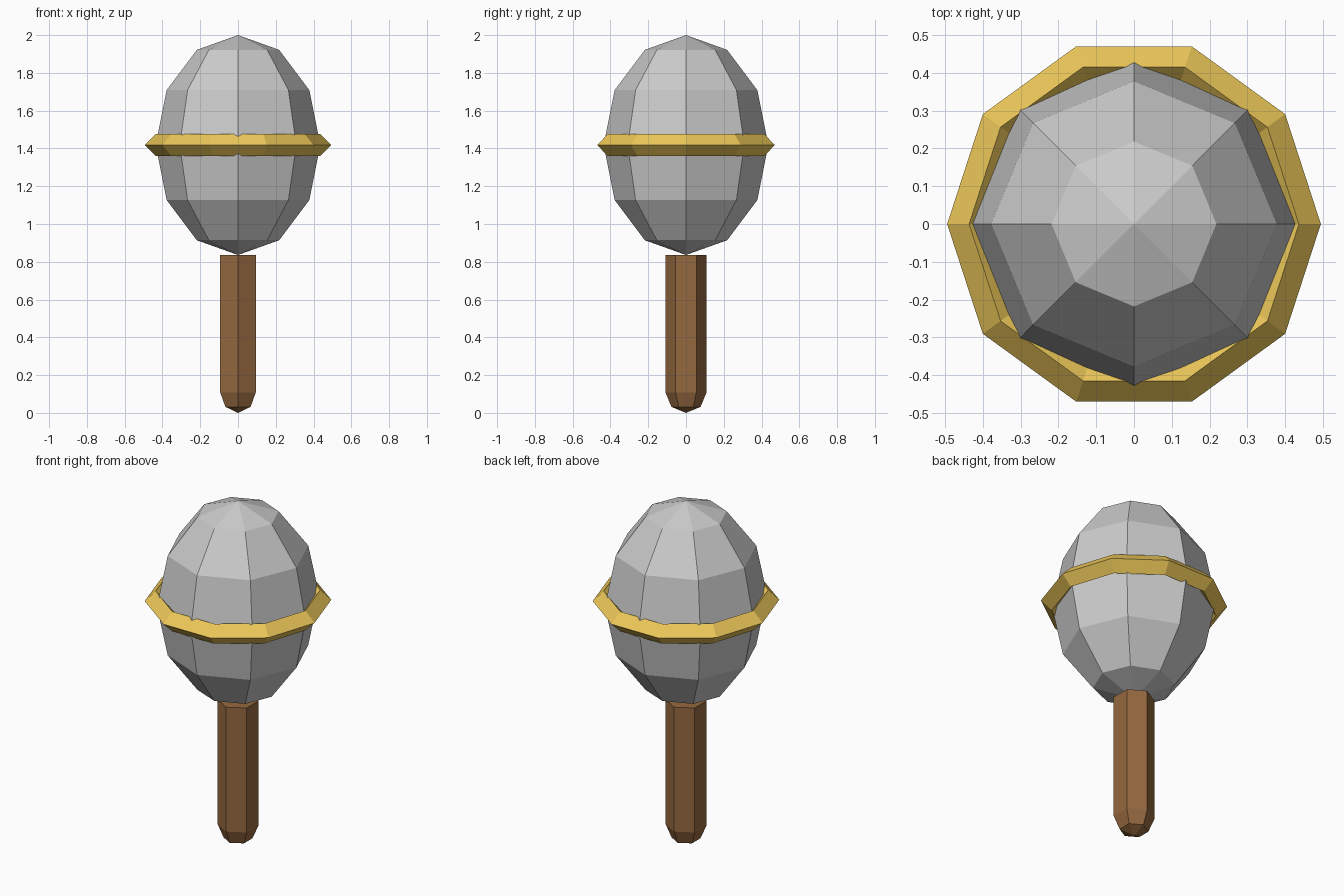
import bpy

if "Cube" in bpy.data.objects:
    bpy.data.objects.remove(bpy.data.objects["Cube"])

R = 0.109            # grip and pommel radius
HEAD_R = 0.436       # head radius across
HEAD_H = 0.582       # head half height
GRIP_TOP = 0.836
HEAD_Z = GRIP_TOP + HEAD_H


def material(name, rgb):
    mat = bpy.data.materials.new(name)
    mat.diffuse_color = (*rgb, 1)
    mat.use_nodes = True
    mat.node_tree.nodes["Principled BSDF"].inputs["Base Color"].default_value = mat.diffuse_color
    return mat


def finish(name, mat=None):
    obj = bpy.context.object
    obj.name = name
    if mat:
        obj.data.materials.append(mat)
    return obj


wood = material("wood", (0.30, 0.14, 0.05))
gold = material("gold", (0.85, 0.58, 0.10))

# Egg-shaped faceted head
bpy.ops.mesh.primitive_uv_sphere_add(segments=8, ring_count=6, radius=1, location=(0, 0, HEAD_Z))
head = finish("head")
head.scale = (HEAD_R, HEAD_R, HEAD_H)

# Ten-sided band with a diamond section around the head
bpy.ops.mesh.primitive_torus_add(major_segments=10, minor_segments=4, major_radius=HEAD_R,
                                 minor_radius=0.058, location=(0, 0, HEAD_Z))
finish("band", gold)

# Hexagonal grip
bpy.ops.mesh.primitive_cylinder_add(vertices=6, radius=R, depth=GRIP_TOP - R,
                                    location=(0, 0, (GRIP_TOP + R) / 2))
finish("grip", wood)

# Faceted pommel, its upper half sunk into the grip
bpy.ops.mesh.primitive_uv_sphere_add(segments=6, ring_count=4, radius=R, location=(0, 0, R))
finish("pommel", wood)
